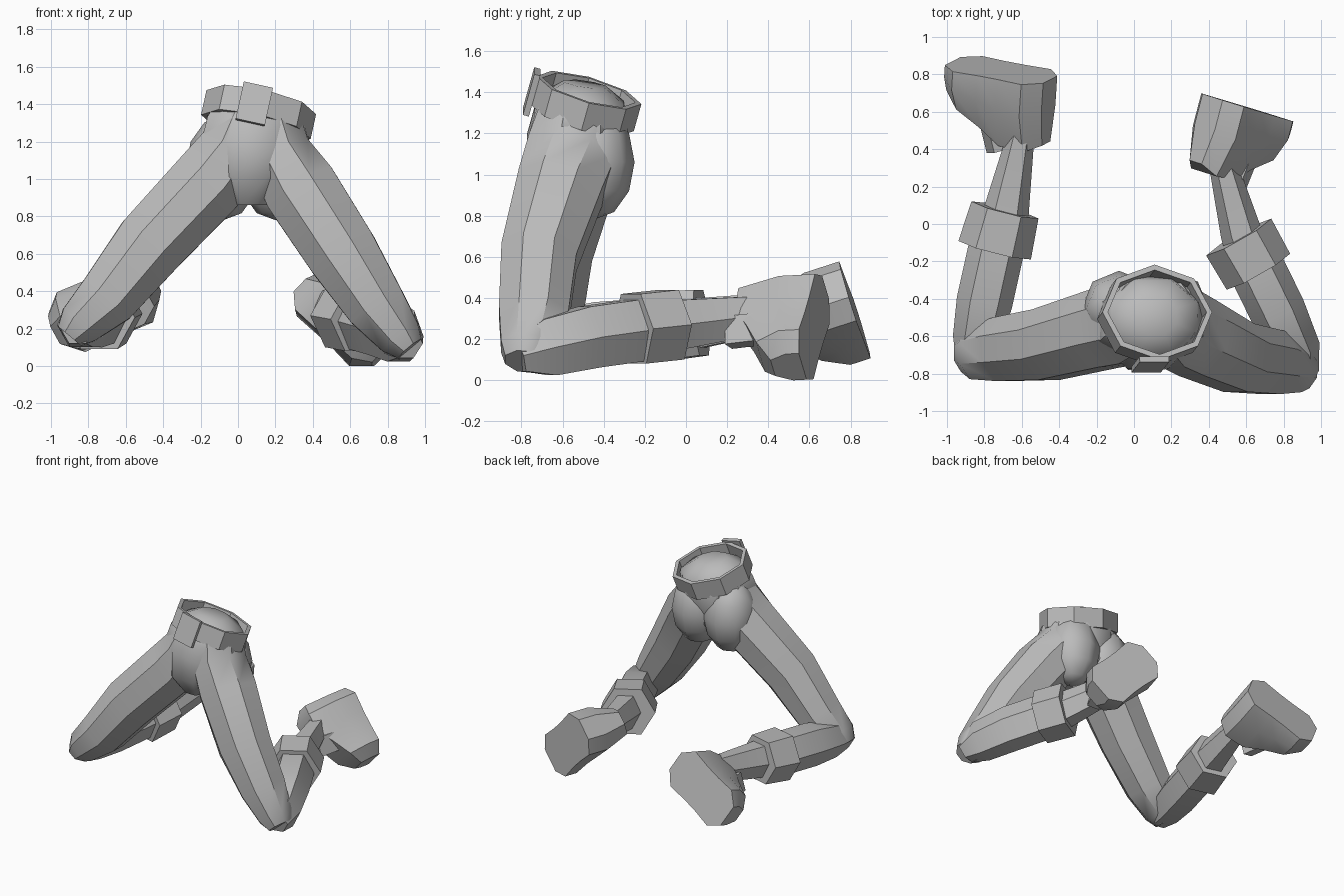
import bpy, bmesh
from math import sin, cos, pi, radians
from mathutils import Vector, Matrix

cube = bpy.data.objects.get("Cube")
if cube:
    bpy.data.objects.remove(cube, do_unlink=True)

grey = bpy.data.materials.new("plain grey")
grey.use_nodes = True
grey.diffuse_color = (0.5, 0.5, 0.5, 1)
grey.node_tree.nodes["Principled BSDF"].inputs["Base Color"].default_value = grey.diffuse_color
Y, Z = Vector((0, 1, 0)), Vector((0, 0, 1))


def finish(name, bm, angle=30):
    bmesh.ops.recalc_face_normals(bm, faces=bm.faces)
    mesh = bpy.data.meshes.new(name)
    bm.to_mesh(mesh)
    bm.free()
    mesh.materials.append(grey)
    ob = bpy.data.objects.new(name, mesh)
    bpy.context.collection.objects.link(ob)
    bpy.ops.object.select_all(action='DESELECT')
    ob.select_set(True)
    bpy.context.view_layer.objects.active = ob
    bpy.ops.object.shade_smooth_by_angle(angle=radians(angle))
    return ob


def skin(name, rings, angle=30):
    """Bridge rings of points into a closed shell."""
    bm = bmesh.new()
    loops = [[bm.verts.new(p) for p in ring] for ring in rings]
    n = len(loops[0])
    for a, b in zip(loops, loops[1:]):
        for i in range(n):
            j = (i + 1) % n
            bm.faces.new((a[i], a[j], b[j], b[i]))
    bm.faces.new(loops[0])
    bm.faces.new(loops[-1])
    return finish(name, bm, angle)


def limb(name, ref, sections, sides=8, angle=30):
    """Tube through (x, y, z, half width, half depth) sections."""
    pts = [Vector(s[:3]) for s in sections]
    turn = 0.5 if sides == 8 else 0
    angles = [(j + turn) * 2 * pi / sides for j in range(sides)]
    wide, tall = max(map(cos, angles)), max(map(sin, angles))
    rings = []
    for i, (p, s) in enumerate(zip(pts, sections)):
        t = (pts[min(i + 1, len(pts) - 1)] - pts[max(i - 1, 0)]).normalized()
        side = ref.cross(t).normalized()
        deep = t.cross(side)
        rings.append([p + side * s[3] * cos(a) / wide + deep * s[4] * sin(a) / tall for a in angles])
    return skin(name, rings, angle)


def frame(x_axis, z_axis, origin):
    z = Vector(z_axis).normalized()
    y = z.cross(Vector(x_axis)).normalized()
    m = Matrix((y.cross(z), y, z)).transposed().to_4x4()
    m.translation = origin
    return m


def box(name, matrix, size):
    bm = bmesh.new()
    bmesh.ops.create_cube(bm, size=1, matrix=matrix @ Matrix.Diagonal((*size, 1)))
    return finish(name, bm)


def shoe(name, heel, toe, sole_normal):
    """Foot lofted from heel to toe, flat along the sole."""
    heel, toe = Vector(heel), Vector(toe)
    along = toe - heel
    up = -Vector(sole_normal).normalized()
    side = up.cross(along).normalized()
    outline = ((-1, 0), (1, 0), (1, 0.45), (0.6, 1), (-0.6, 1), (-1, 0.45))
    profile = ((-0.1, 0.08, 0.36), (0.08, 0.17, 0.4), (0.4, 0.16, 0.39), (0.65, 0.16, 0.31),
               (0.95, 0.17, 0.23), (1.14, 0.09, 0.15))
    skin(name, [[heel + along * u + side * v * hw + up * w * h for v, w in outline]
                for u, hw, h in profile], 35)


# Pelvis with a low domed top
limb("pelvis", Y, [(0.06, -0.55, 0.86, 0.1, 0.13), (0.06, -0.55, 1.0, 0.22, 0.23),
                   (0.07, -0.54, 1.15, 0.27, 0.235), (0.1, -0.51, 1.27, 0.27, 0.23),
                   (0.11, -0.5, 1.37, 0.23, 0.2), (0.12, -0.49, 1.44, 0.11, 0.1)], angle=45)
for side, x in (("right", -0.08), ("left", 0.2)):
    bm = bmesh.new()
    bmesh.ops.create_uvsphere(bm, u_segments=8, v_segments=6, radius=1,
                              matrix=Matrix.Translation((x, -0.45, 1.06)) @ Matrix.Diagonal((0.2, 0.2, 0.28, 1)))
    finish(side + "_buttock", bm, 60)

# Tilted belt and buckle
waist = frame((1, 0, -0.22), (0.22, 0.28, 1), (0.11, -0.49, 1.345))
bm = bmesh.new()
bmesh.ops.create_cone(bm, cap_ends=False, segments=8, radius1=0.3, radius2=0.3, depth=0.14,
                      matrix=waist @ Matrix.Diagonal((1, 0.88, 1, 1)))
belt = finish("belt", bm)
belt.data.shade_flat()
wall = belt.modifiers.new("wall", 'SOLIDIFY')
wall.thickness = 0.03
wall.offset = -1
box("belt_buckle", waist @ Matrix.Translation((-0.035, -0.265, -0.02)), (0.16, 0.03, 0.21))

# Right leg
limb("right_thigh", Y, [(0.04, -0.51, 1.31, 0.17, 0.2), (-0.03, -0.53, 1.14, 0.19, 0.22),
                        (-0.16, -0.56, 0.98, 0.2, 0.21),
                        (-0.47, -0.645, 0.65, 0.19, 0.19), (-0.7, -0.67, 0.36, 0.16, 0.17),
                        (-0.85, -0.69, 0.22, 0.12, 0.14), (-0.9, -0.69, 0.16, 0.08, 0.1)], angle=40)
limb("right_shin", Z, [(-0.86, -0.76, 0.2, 0.09, 0.08), (-0.84, -0.62, 0.22, 0.13, 0.12),
                       (-0.8, -0.42, 0.24, 0.15, 0.14), (-0.74, -0.15, 0.26, 0.15, 0.14),
                       (-0.68, 0.08, 0.28, 0.12, 0.12), (-0.6, 0.5, 0.34, 0.07, 0.09)], 6)
limb("right_cuff", Z, [(-0.745, -0.14, 0.26, 0.2, 0.17), (-0.69, 0.075, 0.28, 0.185, 0.16)], 6)
shoe("right_shoe", (-0.49, 0.78, 0.45), (-0.91, 0.86, 0.24), (0.06, 0.93, 0.3))
box("right_shoe_tongue", frame((1, 0.25, 0), (0.3, 0, 1), (-0.74, 0.47, 0.24)), (0.1, 0.16, 0.14))

# Left leg
limb("left_thigh", Y, [(0.17, -0.51, 1.29, 0.17, 0.2), (0.23, -0.55, 1.12, 0.17, 0.22),
                       (0.34, -0.61, 0.94, 0.2, 0.21),
                       (0.56, -0.715, 0.6, 0.19, 0.185), (0.74, -0.74, 0.32, 0.16, 0.17),
                       (0.87, -0.77, 0.15, 0.12, 0.13), (0.92, -0.78, 0.09, 0.08, 0.1)], angle=40)
limb("left_shin", Z, [(0.9, -0.81, 0.12, 0.09, 0.08), (0.87, -0.68, 0.16, 0.13, 0.14),
                      (0.77, -0.47, 0.21, 0.15, 0.15), (0.665, -0.255, 0.24, 0.15, 0.15),
                      (0.57, -0.04, 0.27, 0.11, 0.12), (0.46, 0.38, 0.32, 0.07, 0.09)], 6)
limb("left_cuff", Z, [(0.665, -0.255, 0.25, 0.195, 0.17), (0.56, -0.07, 0.27, 0.2, 0.17)], 6)
shoe("left_shoe", (0.45, 0.67, 0.42), (0.75, 0.58, 0.11), (0.25, 0.96, 0.05))
box("left_shoe_tongue", frame((1, -0.4, 0), (-0.3, 0, 1), (0.57, 0.28, 0.24)), (0.09, 0.16, 0.14))
